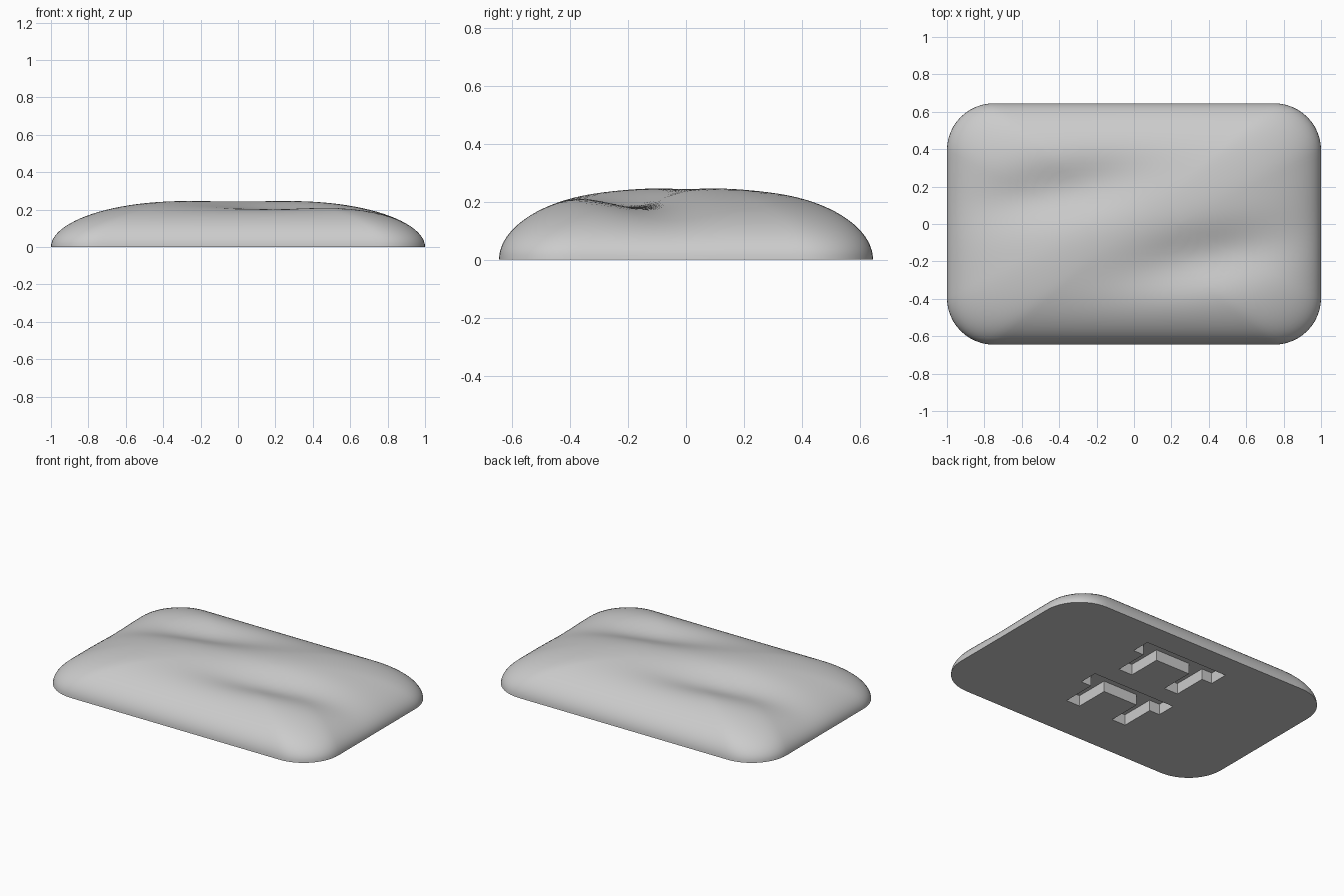
import bpy, bmesh, math
from mathutils import Vector

cube = bpy.data.objects.get("Cube")
if cube:
    bpy.data.objects.remove(cube, do_unlink=True)

HEIGHT = 0.25
POCKET_DEPTH = 0.07

grey = bpy.data.materials.new("light_grey")
grey.use_nodes = True
colour = (0.6, 0.6, 0.6, 1)
grey.diffuse_color = colour
grey.node_tree.nodes["Principled BSDF"].inputs["Base Color"].default_value = colour


def make_object(name, bm):
    bmesh.ops.recalc_face_normals(bm, faces=bm.faces)
    mesh = bpy.data.meshes.new(name)
    bm.to_mesh(mesh)
    bm.free()
    obj = bpy.data.objects.new(name, mesh)
    bpy.context.collection.objects.link(obj)
    mesh.materials.append(grey)
    return obj


def rounded_rectangle(hx, hy, r, arc=12, long=30, short=20):
    """Evenly divided outline, anticlockwise from the right front corner."""
    points = []
    corners = [(1, -1, -90), (1, 1, 0), (-1, 1, 90), (-1, -1, 180)]
    for i, (sx, sy, start) in enumerate(corners):
        cx, cy = sx * (hx - r), sy * (hy - r)
        for k in range(arc + 1):
            a = math.radians(start + 90 * k / arc)
            points.append(Vector((cx + r * math.cos(a), cy + r * math.sin(a))))
        nx, ny, nstart = corners[(i + 1) % 4]
        a = math.radians(nstart)
        end = Vector((nx * (hx - r) + r * math.cos(a), ny * (hy - r) + r * math.sin(a)))
        begin, steps = points[-1], (short if i % 2 == 0 else long)
        points += [begin.lerp(end, k / steps) for k in range(1, steps)]
    return points


def hollow(x, y):
    """Depth of one soft slanted finger hollow."""
    a = math.radians(11)
    dx, dy = x - 0.38, y + 0.18
    u = dx * math.cos(a) + dy * math.sin(a)
    v = dy * math.cos(a) - dx * math.sin(a)
    return 0.065 * math.exp(-(u / 0.34) ** 2 / 2 - (v / 0.11) ** 2 / 2)


# Pillow body: stacked outlines following an elliptical edge, then a flat crown
outlines = []
for i in range(25):
    c, s = math.cos(math.pi / 2 * i / 24), math.sin(math.pi / 2 * i / 24)
    ring = rounded_rectangle(0.25 + 0.75 * c, 0.125 + 0.52 * c, 0.11 + 0.14 * c)
    outlines.append((ring, s))
crown = outlines[-1][0]
for i in range(1, 8):
    outlines.append(([p * (1 - i / 8) for p in crown], 1))

bm = bmesh.new()
rings = []
for ring, s in outlines:
    rings.append([bm.verts.new((p.x, p.y, s * (HEIGHT - hollow(p.x, p.y) - hollow(-p.x, -p.y))))
                  for p in ring])
n = len(rings[0])
for low, high in zip(rings, rings[1:]):
    for j in range(n):
        k = (j + 1) % n
        bm.faces.new((low[j], low[k], high[k], high[j]))
centre = bm.verts.new((0, 0, HEIGHT - 2 * hollow(0, 0)))
for j in range(n):
    bm.faces.new((rings[-1][j], rings[-1][(j + 1) % n], centre))
bm.faces.new(rings[0][::-1])
body = make_object("pillow_body", bm)

# Two double-legged mounting pockets sunk into the underside
half = [(0.125, 0.355), (0.125, 0.13), (0.225, 0.13), (0.225, 0.355), (0.30, 0.355), (0.30, 0.48)]
profile = half + [(-x, y) for x, y in reversed(half)]
bm = bmesh.new()
for shift in (0, -0.48):
    face = bm.faces.new([bm.verts.new((x, y + shift, -0.1)) for x, y in profile])
    out = bmesh.ops.extrude_face_region(bm, geom=[face])
    top = [g for g in out["geom"] if isinstance(g, bmesh.types.BMVert)]
    bmesh.ops.translate(bm, verts=top, vec=(0, 0, 0.1 + POCKET_DEPTH))
cutter = make_object("pocket_cutter", bm)
cutter.hide_render = True

cut = body.modifiers.new("pockets", "BOOLEAN")
cut.operation = "DIFFERENCE"
cut.solver = "EXACT"
cut.object = cutter
bpy.ops.object.select_all(action="DESELECT")
body.select_set(True)
bpy.context.view_layer.objects.active = body
bpy.ops.object.modifier_apply(modifier=cut.name)
bpy.data.objects.remove(cutter, do_unlink=True)
bpy.ops.object.shade_smooth_by_angle(angle=math.radians(35))
